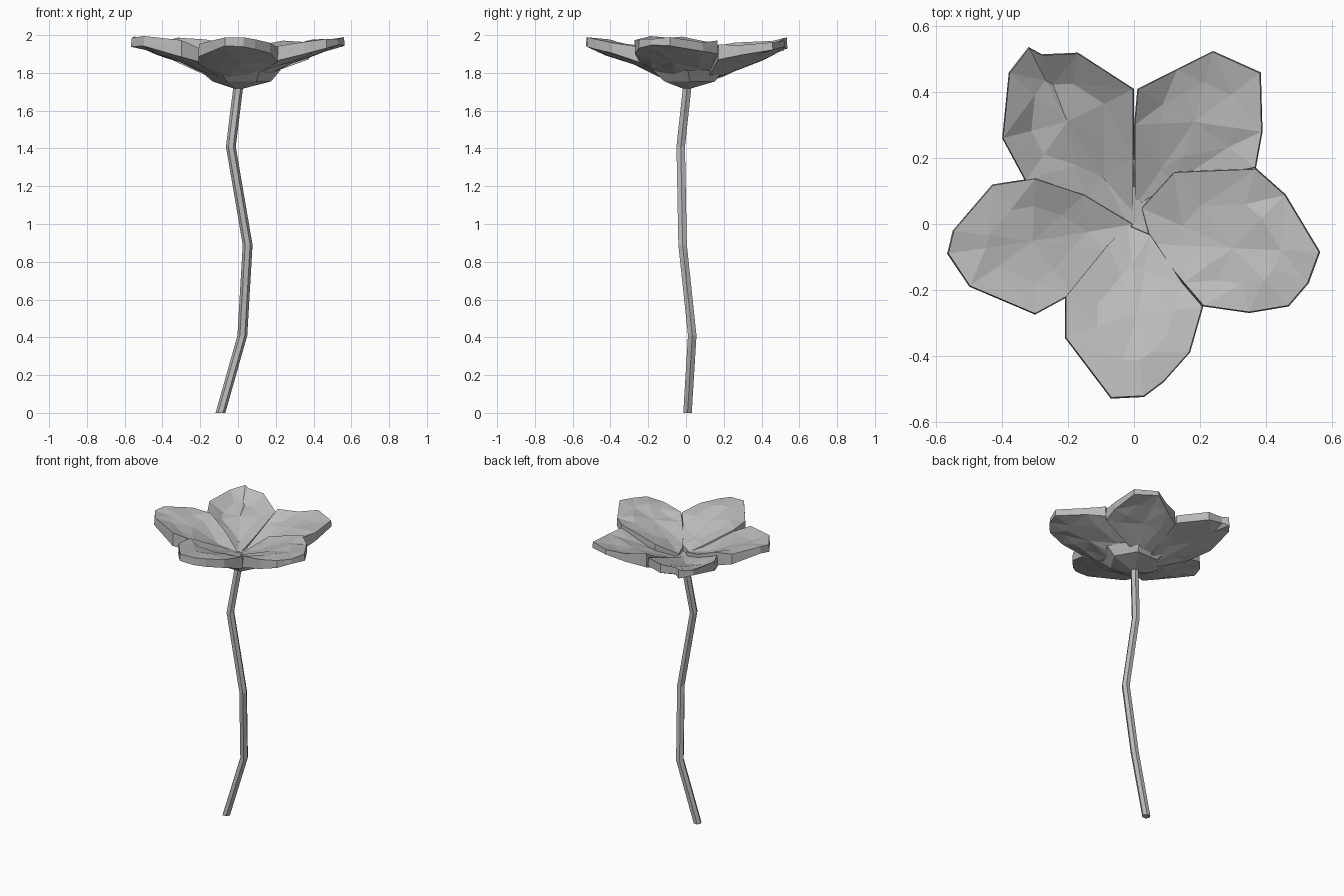
import bpy, bmesh, math, random
from mathutils import Vector

if "Cube" in bpy.data.objects:
    bpy.data.objects.remove(bpy.data.objects["Cube"], do_unlink=True)
random.seed(4)

grey = bpy.data.materials.new("plain grey")
grey.use_nodes = True
colour = (0.5, 0.5, 0.5, 1)
grey.diffuse_color = colour
grey.node_tree.nodes["Principled BSDF"].inputs["Base Color"].default_value = colour


def finish(name, bm):
    bmesh.ops.recalc_face_normals(bm, faces=bm.faces)
    mesh = bpy.data.meshes.new(name)
    bm.to_mesh(mesh)
    bm.free()
    mesh.materials.append(grey)
    obj = bpy.data.objects.new(name, mesh)
    bpy.context.collection.objects.link(obj)


def loft(name, rings):
    """Join closed rings of points; a ring of one point closes to a tip."""
    bm = bmesh.new()
    rows = [[bm.verts.new(p) for p in ring] for ring in rings]
    for a, b in zip(rows, rows[1:]):
        n = max(len(a), len(b))
        for i in range(n):
            j = (i + 1) % n
            if len(a) == 1:
                bm.faces.new((a[0], b[i], b[j]))
            elif len(b) == 1:
                bm.faces.new((a[i], a[j], b[0]))
            else:
                bm.faces.new((a[i], a[j], b[j], b[i]))
    for row in (rows[0], rows[-1]):
        if len(row) > 1:
            bm.faces.new(row)
    bmesh.ops.triangulate(bm, faces=[f for f in bm.faces if len(f.verts) == 4])
    finish(name, bm)


def ring(centre, radius, sides=6):
    return [Vector(centre) + Vector((radius * math.cos(math.tau * i / sides),
                                     radius * math.sin(math.tau * i / sides), 0))
            for i in range(sides)]


def height(r, profile):
    for (r0, z0), (r1, z1) in zip(profile, profile[1:]):
        if r <= r1:
            return z0 + (z1 - z0) * (r - r0) / (r1 - r0)
    return profile[-1][1]


# Stem with gentle kinks
path = [(-.093, .008, 0), (.023, .033, .41), (.051, -.018, .89),
        (-.038, -.028, 1.41), (.003, .008, 1.74)]
loft("stem", [ring(p, .026) for p in path])

# Faceted cup below the petals
loft("flower_base", [[(0, 0, 1.71)], ring((.02, .02, 1.755), .155),
                     ring((.01, .01, 1.815), .215), [(0, 0, 1.80)]])

# Petals: faceted underside, thin rim, sloping top
UNDER = [(0, 1.73), (.15, 1.775), (.25, 1.825), (.4, 1.88), (.58, 1.94)]
TOP = [(0, 1.80), (.15, 1.855), (.27, 1.91), (.4, 1.955), (.6, 1.985)]


def petal(name, outline, lift, dish, root=(0, 0)):
    pts = [Vector(p) for p in [root] + outline]
    mid = sum(pts, Vector((0, 0))) / len(pts)

    def layer(scale, profile, drop, noise):
        out = []
        for p in pts:
            q = mid + (p - mid) * scale
            z = height(q.length, profile) + lift - drop
            out.append((q.x, q.y, min(z + random.uniform(-noise, noise), 1.995)))
        return out

    under_mid = (mid.x, mid.y, height(mid.length, UNDER) + lift)
    top_mid = (mid.x, mid.y, height(mid.length, TOP) + lift - dish)
    loft(name, [[under_mid], layer(.6, UNDER, 0, .008), layer(1, UNDER, 0, .01),
                layer(.985, TOP, 0, .014), layer(.55, TOP, dish, .008), [top_mid]])


petal("front_petal", [(-.08, -.06), (-.21, -.22), (-.21, -.345), (-.07, -.53),
                      (.03, -.525), (.09, -.48), (.17, -.39), (.21, -.25), (.15, -.18),
                      (.05, -.03)], .01, -.005, (-.02, 0))
petal("left_petal", [(.05, -.06), (.15, -.18), (.21, -.25), (.35, -.27), (.47, -.25),
                     (.53, -.18), (.565, -.085), (.46, .09), (.37, .17), (.12, .16)],
      .01, 0, (.02, .05))
petal("back_left_petal", [(.12, .12), (.37, .17), (.39, .28), (.385, .46), (.24, .525),
                          (.13, .47), (.01, .41), (0, .3)], -.01, .015, (0, .05))
petal("back_right_petal", [(0, .2), (0, .41), (-.17, .52), (-.28, .515), (-.32, .537),
                           (-.38, .46), (-.4, .26), (-.33, .13), (-.15, .07)], -.01, .045)
petal("right_petal", [(-.15, .09), (-.3, .14), (-.43, .12), (-.55, -.02), (-.567, -.09),
                      (-.5, -.19), (-.3, -.275), (-.19, -.215), (-.08, -.08)], .01, .005)
